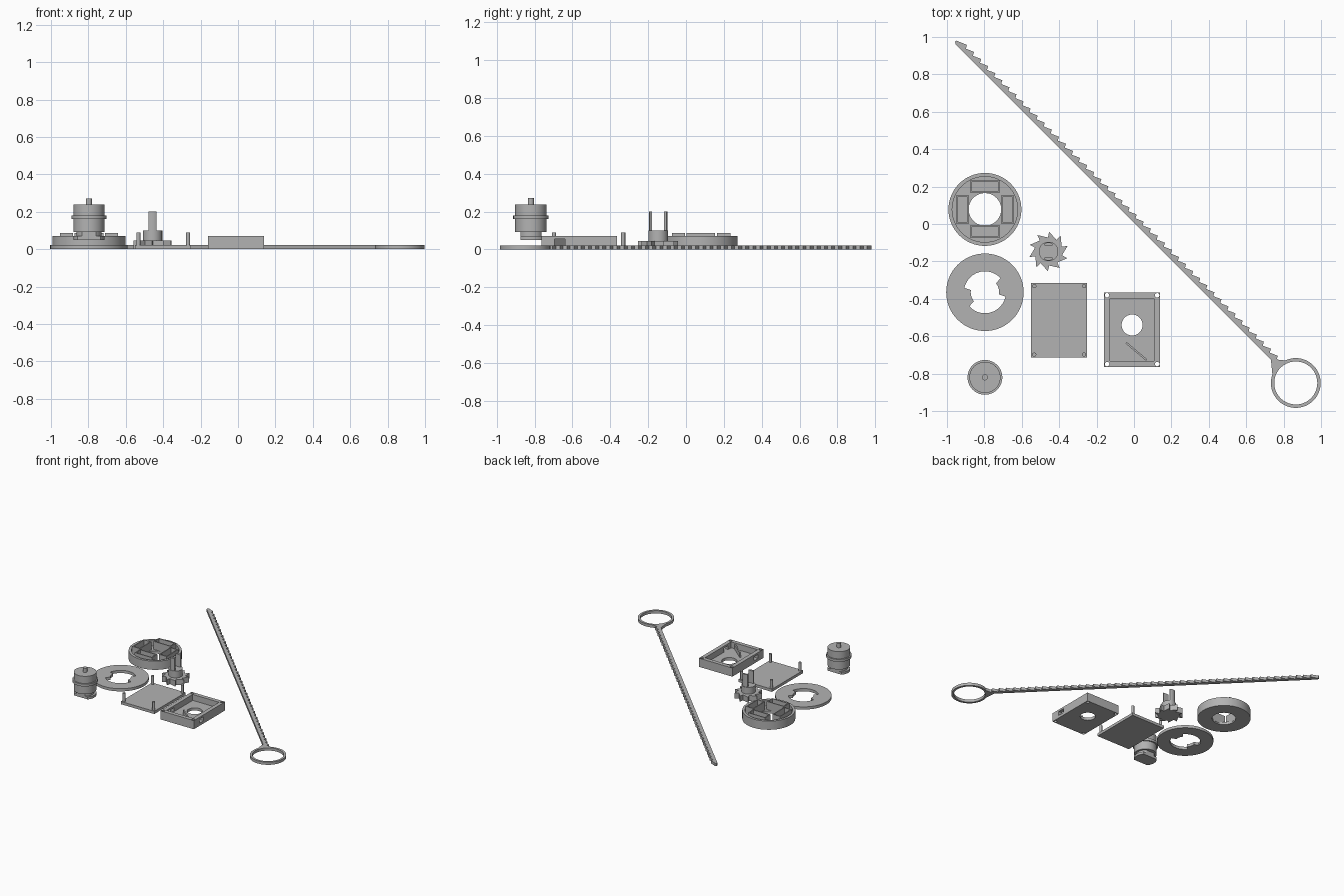
import bpy, bmesh, math
from mathutils import Vector

cube = bpy.data.objects.get("Cube")
if cube:
    bpy.data.objects.remove(cube, do_unlink=True)

gray = bpy.data.materials.new("plain gray")
gray.use_nodes = True
COLOR = (0.45, 0.45, 0.45, 1)
gray.diffuse_color = COLOR
gray.node_tree.nodes["Principled BSDF"].inputs["Base Color"].default_value = COLOR

T = 0.022   # common sheet thickness
SEG = 64


def finish(name, bm):
    bmesh.ops.recalc_face_normals(bm, faces=bm.faces)
    mesh = bpy.data.meshes.new(name)
    bm.to_mesh(mesh)
    bm.free()
    mesh.materials.append(gray)
    ob = bpy.data.objects.new(name, mesh)
    bpy.context.collection.objects.link(ob)
    return ob


def prism(name, pts, z0, z1):
    """Extrude a flat outline upward."""
    bm = bmesh.new()
    face = bm.faces.new([bm.verts.new((x, y, z0)) for x, y in pts])
    top = bmesh.ops.extrude_face_region(bm, geom=[face])["geom"]
    verts = [v for v in top if isinstance(v, bmesh.types.BMVert)]
    bmesh.ops.translate(bm, verts=verts, vec=(0, 0, z1 - z0))
    return finish(name, bm)


def box(name, x0, x1, y0, y1, z0, z1):
    return prism(name, [(x0, y0), (x1, y0), (x1, y1), (x0, y1)], z0, z1)


def circle(cx, cy, r, n=SEG):
    return [(cx + r * math.cos(math.tau * i / n), cy + r * math.sin(math.tau * i / n))
            for i in range(n)]


def disc(name, cx, cy, r, z0, z1, n=SEG):
    return prism(name, circle(cx, cy, r, n), z0, z1)


def boolean(ob, other, operation="DIFFERENCE"):
    mod = ob.modifiers.new("cut", "BOOLEAN")
    mod.operation, mod.object, mod.solver = operation, other, "EXACT"
    bpy.context.view_layer.objects.active = ob
    bpy.ops.object.modifier_apply(modifier=mod.name)
    bpy.data.objects.remove(other, do_unlink=True)


def lathe(name, cx, cy, profile):
    """Turn a closed (radius, z) loop that stays off the axis."""
    bm = bmesh.new()
    rings = []
    for i in range(SEG):
        a = math.tau * i / SEG
        rings.append([bm.verts.new((cx + r * math.cos(a), cy + r * math.sin(a), z))
                      for r, z in profile])
    n = len(profile)
    for i in range(SEG):
        a, b = rings[i], rings[(i + 1) % SEG]
        for j in range(n):
            k = (j + 1) % n
            bm.faces.new((a[j], b[j], b[k], a[k]))
    return finish(name, bm)


# Toothed pull strip, laid out along a diagonal
along, across = Vector((1, -1)).normalized(), Vector((1, 1)).normalized()


def diagonal(pts):
    return [tuple(along * s + across * n) for s, n in pts]


S0, S1, TEETH = -1.355, 1.05, 45
pitch = (S1 - S0) / TEETH
saw = [(S0, 0.005), (S0 - 0.012, 0.014), (S0 - 0.008, 0.024)]
for i in range(TEETH):
    s = S0 + i * pitch
    saw += [(s + 0.003, 0.027), (s + pitch * 0.87, 0.046)]
saw += [(S1, 0.027), (S1, 0.005)]
prism("pull_strip", diagonal(saw), 0, T)
prism("handle_neck", diagonal([(1.03, 0.005), (1.03, 0.028), (1.06, 0.033), (1.11, 0.075),
                               (1.09, 0.01), (1.11, -0.06)]), 0, T)
hx, hy = 0.865, -0.85
lathe("handle_ring", hx, hy, [(0.115, 0), (0.133, 0), (0.133, T), (0.115, T)])

# Round housing with a rim and four open weight pockets
AX = -0.797
cy = 0.078
lathe("round_housing", AX, cy, [(0.087, 0), (0.195, 0), (0.195, 0.07), (0.175, 0.07),
                                (0.175, T), (0.087, T)])
for name, dx, dy, w, d in (("back", 0, 0.122, 0.155, 0.07), ("front", 0, -0.118, 0.155, 0.07),
                           ("right", -0.12, 0, 0.07, 0.15), ("left", 0.12, 0, 0.07, 0.15)):
    x, y = AX + dx, cy + dy
    pocket = box(name + "_weight_pocket", x - w / 2, x + w / 2, y - d / 2, y + d / 2, 0.01, 0.087)
    w, d = w - 0.016, d - 0.016
    boolean(pocket, box("cutter", x - w / 2, x + w / 2, y - d / 2, y + d / 2, T, 0.2))

# Flat locking ring with two inward catches
cy = -0.365
opening = []
for i in range(120):
    deg = i * 3
    r = 0.076 if (deg + 11) % 180 < 53 else 0.112
    a = math.radians(deg)
    opening.append((AX + r * math.cos(a), cy + r * math.sin(a)))
lock = disc("locking_ring", AX, cy, 0.207, 0, T)
boolean(lock, prism("cutter", opening, -0.1, 0.1))

# Spinning tip: stepped body with a flattened bayonet foot
cy = -0.82
tip = lathe("tip_body", AX, cy, [(0.012, 0.05), (0.083, 0.05), (0.083, 0.07), (0.066, 0.07),
                                 (0.066, 0.093), (0.083, 0.093), (0.083, 0.16), (0.093, 0.16),
                                 (0.093, 0.18), (0.083, 0.18), (0.083, 0.238), (0.012, 0.238)])
for side in (-1, 1):
    ys = sorted((cy + side * 0.055, cy + side * 0.2))
    boolean(tip, box("cutter", AX - 0.2, AX + 0.2, ys[0], ys[1], 0, 0.093))
disc("tip_shaft", AX, cy, 0.016, 0.05, 0.272, 24)

# Cover plate with four corner pins
px0, px1, py0, py1 = -0.55, -0.25, -0.715, -0.315
box("cover_plate", px0, px1, py0, py1, 0, T)
for i, x in enumerate((px0 + 0.017, px1 - 0.017)):
    for j, y in enumerate((py0 + 0.017, py1 - 0.017)):
        disc(f"cover_pin_{2 * i + j + 1}", x, y, 0.011, 0.01, 0.09, 20)

# Ratchet gear with hub and two prongs
gx, gy, N = -0.457, -0.147, 10
gear = []
for i in range(N):
    for r, f in ((0.106, 0.0), (0.075, 0.12)):
        a = math.tau * (i + f + 0.45) / N
        gear.append((gx + r * math.cos(a), gy + r * math.sin(a)))
prism("ratchet_gear", gear, 0, 0.045)
disc("gear_hub", gx, gy, 0.052, 0.03, 0.1)
for name, side in (("front", -1), ("back", 1)):
    prong = disc(name + "_prong", gx, gy, 0.048, 0.09, 0.2)
    ys = sorted((gy + side * 0.032, gy + side * 0.06))
    boolean(prong, box("cutter", gx - 0.022, gx + 0.022, ys[0], ys[1], 0.09, 0.2), "INTERSECT")

# Launcher case: tray with centre hole, pin holes and strip slot
bx0, bx1, by0, by1 = -0.16, 0.14, -0.765, -0.365
case = box("launcher_case", bx0, bx1, by0, by1, 0, 0.07)
boolean(case, box("cutter", bx0 + 0.032, bx1 - 0.032, by0 + 0.032, by1 - 0.032, T, 0.2))
boolean(case, disc("cutter", -0.01, -0.54, 0.056, -0.1, 0.2))
for x in (bx0 + 0.016, bx1 - 0.016):
    for y in (by0 + 0.016, by1 - 0.016):
        boolean(case, disc("cutter", x, y, 0.012, -0.1, 0.2, 20))
boolean(case, box("cutter", bx0 - 0.1, bx1 + 0.1, -0.695, -0.64, T, 0.055))

# Springy guide rib inside the case
a, b = Vector((-0.042, -0.635)), Vector((0.068, -0.728))
side = (b - a).orthogonal().normalized() * 0.005
prism("guide_rib", [tuple(p) for p in (a - side, b - side, b + side, a + side)], 0.015, 0.06)

# Smooth round walls, keep hard edges
bpy.ops.object.select_all(action="DESELECT")
for ob in bpy.context.scene.objects:
    if ob.type == "MESH":
        ob.select_set(True)
        bpy.context.view_layer.objects.active = ob
bpy.ops.object.shade_smooth_by_angle(angle=math.radians(30))
